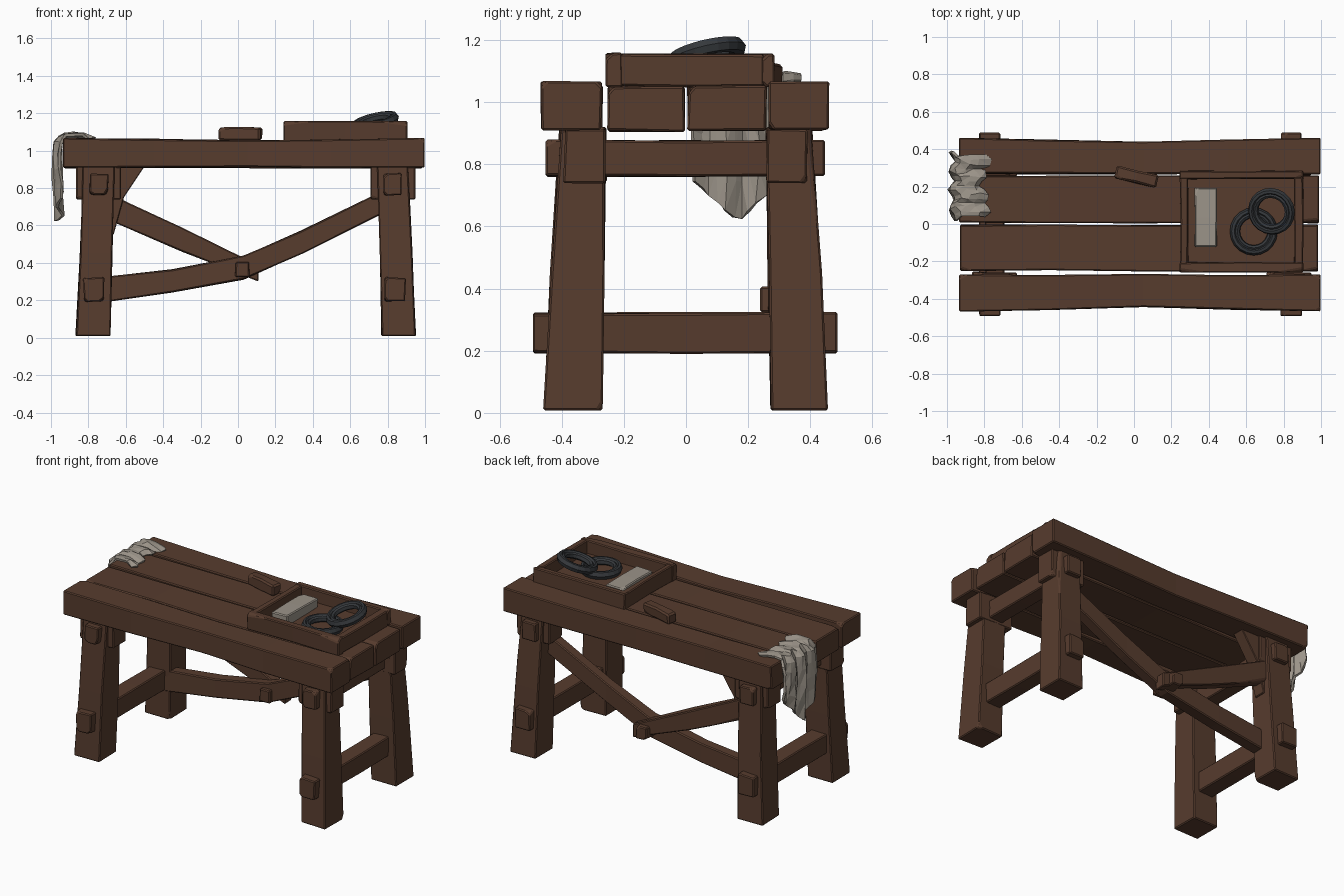
import bpy, bmesh, math, random
from mathutils import Vector, Matrix

if "Cube" in bpy.data.objects:
    bpy.data.objects.remove(bpy.data.objects["Cube"])

random.seed(7)


def material(name, rgb):
    m = bpy.data.materials.new(name)
    m.diffuse_color = (*rgb, 1)
    m.use_nodes = True
    m.node_tree.nodes["Principled BSDF"].inputs["Base Color"].default_value = m.diffuse_color
    return m


WOOD = material("dark brown wood", (0.095, 0.045, 0.027))
CLOTH = material("pale grey cloth", (0.33, 0.295, 0.25))
IRON = material("dark grey iron", (0.036, 0.04, 0.045))


def finish(name, bm, mat, bevel=0.0):
    bmesh.ops.recalc_face_normals(bm, faces=bm.faces)
    me = bpy.data.meshes.new(name)
    bm.to_mesh(me)
    bm.free()
    me.materials.append(mat)
    ob = bpy.data.objects.new(name, me)
    bpy.context.collection.objects.link(ob)
    if bevel:
        mod = ob.modifiers.new("worn edges", 'BEVEL')
        mod.width, mod.segments, mod.limit_method = bevel, 1, 'ANGLE'
    return ob


def beam(name, axis, sections, jitter=0.004, chips=2, bevel=0.006, mat=WOOD):
    """Rough timber running along an axis; section = (x, y, z, full size on the two other axes)."""
    bm = bmesh.new()
    k = "xyz".index(axis)
    a, b = [i for i in range(3) if i != k]
    rings = []
    for x, y, z, w, h in sections:
        ring = []
        for s, t in ((-1, -1), (1, -1), (1, 1), (-1, 1)):
            p = Vector((x, y, z))
            p[a] += s * w / 2 + random.uniform(-jitter, jitter)
            p[b] += t * h / 2 + random.uniform(-jitter, jitter)
            ring.append(bm.verts.new(p))
        rings.append(ring)
    for r, q in zip(rings, rings[1:]):
        for i in range(4):
            bm.faces.new((r[i], r[(i + 1) % 4], q[(i + 1) % 4], q[i]))
    bm.faces.new(rings[0])
    bm.faces.new(rings[-1])
    # chipped end corners
    ends = [(rings[e][i].co.copy(), Vector(sections[e][:3]), e) for e in (0, -1) for i in range(4)]
    for co, c, e in random.sample(ends, chips):
        n = Vector((0, 0, 0))
        for i in (a, b):
            n[i] = math.copysign(random.uniform(0.5, 1), co[i] - c[i])
        n[k] = math.copysign(random.uniform(0.1, 0.5), sections[e][k] - sections[-1 - e][k])
        n.normalize()
        cut = bmesh.ops.bisect_plane(bm, geom=bm.verts[:] + bm.edges[:] + bm.faces[:],
                                     plane_co=co - n * 0.014, plane_no=n, clear_outer=True)
        edges = [g for g in cut["geom_cut"] if isinstance(g, bmesh.types.BMEdge)]
        bmesh.ops.holes_fill(bm, edges=edges, sides=0)
    return finish(name, bm, mat, bevel)


def block(name, x0, x1, y0, y1, z0, z1, axis='x', n=2, **kw):
    """Rough box given by its limits, with n sections along the axis."""
    lo, hi = Vector((x0, y0, z0)), Vector((x1, y1, z1))
    k = "xyz".index(axis)
    size = [(hi - lo)[i] for i in range(3) if i != k]
    secs = []
    for j in range(n):
        c = (lo + hi) / 2
        c[k] = lo[k] + (hi[k] - lo[k]) * j / (n - 1)
        secs.append((*c, *size))
    return beam(name, axis, secs, **kw)


# table top: heavy, slightly sagging edge planks and flatter inner planks
for name, s, y, w in (("front_plank", -1, -0.368, 0.195), ("back_plank", 1, 0.363, 0.19)):
    beam(name, 'x', [(-0.935, y, 0.99, w, 0.155), (-0.45, y - s * .004, 0.987, w - .01, 0.15),
                     (0.05, y - s * .01, 0.983, w - .02, 0.145), (0.5, y - s * .005, 0.986, w - .01, 0.148),
                     (0.998, y, 0.99, w, 0.155)], chips=3)
block("inner_plank_front", -0.93, 0.985, -0.25, -0.004, 0.907, 1.052, n=5)
block("inner_plank_back", -0.935, 0.99, 0.006, 0.258, 0.907, 1.055, n=5)

# legs with cap blocks, splaying outwards
for xs, side in ((-1, "left"), (1, "right")):
    xb, xt = (-0.775, -0.745) if xs < 0 else (0.86, 0.828)
    for ys, end in ((-1, "front"), (1, "back")):
        beam(f"{end}_{side}_leg", 'z',
             [(xb, ys * 0.364, 0.008, 0.185, 0.185), ((xb + xt) / 2, ys * 0.35, 0.45, 0.172, 0.17),
              (xt, ys * 0.332, 0.92, 0.165, 0.145)], chips=1)
        block(f"{end}_{side}_cap", xt - 0.12, xt + 0.12, ys * 0.325 - 0.067, ys * 0.325 + 0.067,
              0.742, 0.915, chips=2)
    # cross rails that poke through the legs
    x = -0.745 if xs < 0 else 0.825
    block(f"{side}_upper_rail", x - 0.05, x + 0.05, -0.452, 0.447, 0.762, 0.878, 'y', 3, chips=3)
    x = -0.77 if xs < 0 else 0.84
    block(f"{side}_lower_rail", x - 0.055, x + 0.055, -0.493, 0.488, 0.192, 0.322, 'y', 3, chips=3)

# rear braces joined by a peg
beam("long_brace", 'x', [(-0.75, 0.305, 0.255, 0.075, 0.14), (-0.35, 0.305, 0.305, 0.075, 0.12),
                         (0.03, 0.305, 0.375, 0.075, 0.125), (0.34, 0.305, 0.51, 0.075, 0.125),
                         (0.8, 0.305, 0.735, 0.075, 0.12)], chips=0)
beam("short_brace", 'x', [(-0.7, 0.36, 0.705, 0.07, 0.14), (-0.3, 0.36, 0.525, 0.07, 0.125),
                          (0.11, 0.36, 0.345, 0.07, 0.09)], chips=2)
block("brace_peg", -0.015, 0.062, 0.238, 0.43, 0.325, 0.408, 'y')

# wedge bracket beside the back left leg
bm = bmesh.new()
tri = [bm.faces.new([bm.verts.new((x, 0.3, z)) for x, z in
                     ((-0.72, 0.915), (-0.5, 0.915), (-0.61, 0.75), (-0.665, 0.55), (-0.72, 0.55))])]
ext = bmesh.ops.extrude_face_region(bm, geom=tri)
bmesh.ops.translate(bm, vec=(0, 0.08, 0), verts=[v for v in ext["geom"] if isinstance(v, bmesh.types.BMVert)])
finish("corner_bracket", bm, WOOD, 0.004)

# tray on the table
block("tray_floor", 0.27, 0.88, -0.23, 0.26, 1.048, 1.075, jitter=0, chips=0, bevel=0)
block("tray_front_wall", 0.243, 0.905, -0.258, -0.205, 1.05, 1.157, n=3, chips=2, jitter=.003)
block("tray_back_wall", 0.243, 0.905, 0.24, 0.285, 1.05, 1.157, n=3, chips=2, jitter=.003)
block("tray_left_wall", 0.247, 0.29, -0.22, 0.25, 1.05, 1.155, 'y', 3, chips=0, jitter=.003)
block("tray_right_wall", 0.857, 0.905, -0.22, 0.25, 1.05, 1.155, 'y', 3, chips=0, jitter=.003)

# pale block in the tray and loose wooden offcut
block("pale_block", 0.325, 0.442, -0.122, 0.193, 1.07, 1.135, 'y', 3, mat=CLOTH, jitter=0.003)
cut = block("wood_offcut", -0.115, 0.115, -0.034, 0.034, -0.034, 0.034, n=3, chips=2, bevel=0.012)
cut.location, cut.rotation_euler = (0.013, 0.253, 1.09), (0, 0, math.radians(-13))


# iron rings: each a pair of faceted hoops
def ring(name, loc, tilt_axis, tilt):
    bm = bmesh.new()
    profile = ((.128, 0), (.118, .022), (.104, .024), (.097, .014), (.088, .02), (.076, .012),
               (.073, -.008), (.09, -.022), (.118, -.022))
    n = 20
    grid = [[bm.verts.new((r * math.cos(math.tau * i / n), r * math.sin(math.tau * i / n), z))
             for r, z in profile] for i in range(n)]
    m = len(profile)
    for i in range(n):
        for j in range(m):
            bm.faces.new((grid[i][j], grid[(i + 1) % n][j],
                          grid[(i + 1) % n][(j + 1) % m], grid[i][(j + 1) % m]))
    bm.transform(Matrix.Translation(loc) @ Matrix.Rotation(math.radians(tilt), 4, Vector(tilt_axis)))
    finish(name, bm, IRON)


ring("flat_ring", (0.64, -0.04, 1.1), (0, 0, 1), 0)
ring("leaning_ring", (0.735, 0.068, 1.155), (-1, 1, 0), -18)

# cloth draped over the left end: path in (x, z), folds running down it
path = [(-0.795, 1.062), (-0.84, 1.08), (-0.89, 1.085), (-0.935, 1.08), (-0.962, 1.045),
        (-0.968, 0.96), (-0.967, 0.85), (-0.962, 0.74), (-0.955, 0.62)]
bm = bmesh.new()
cols, grid = 14, []
for i, (x, z) in enumerate(path):
    row = []
    for j in range(cols + 1):
        v = j / cols
        y = 0.025 + 0.36 * v
        fold = math.sin(v * 22 + 0.25 * i)
        dx, dz = fold * 0.017 + random.uniform(-.006, .006), random.uniform(-.006, .006)
        if i < 4:
            dz += 0.008 * fold
            dx += 0.02 * math.sin(v * 9) * (i == 0)
            y += 0.02 * (1 - 2 * v)
        else:
            # the hem falls to a point near y = 0.17
            hem = 0.615 + (0.9 * (0.17 - y) if y < 0.17 else 1.0 * (y - 0.17))
            z2 = 1.045 - (1.045 - z) * (1.045 - hem) / (1.045 - 0.62)
            dz = z2 - z
        row.append(bm.verts.new((max(x + dx, -0.992), y + random.uniform(-.005, .005), z + dz)))
    grid.append(row)
for i in range(len(path) - 1):
    for j in range(cols):
        bm.faces.new((grid[i][j], grid[i + 1][j], grid[i + 1][j + 1], grid[i][j + 1]))
bmesh.ops.triangulate(bm, faces=bm.faces)
cloth = finish("draped_cloth", bm, CLOTH)
sol = cloth.modifiers.new("thickness", 'SOLIDIFY')
sol.thickness, sol.offset = 0.016, 0
